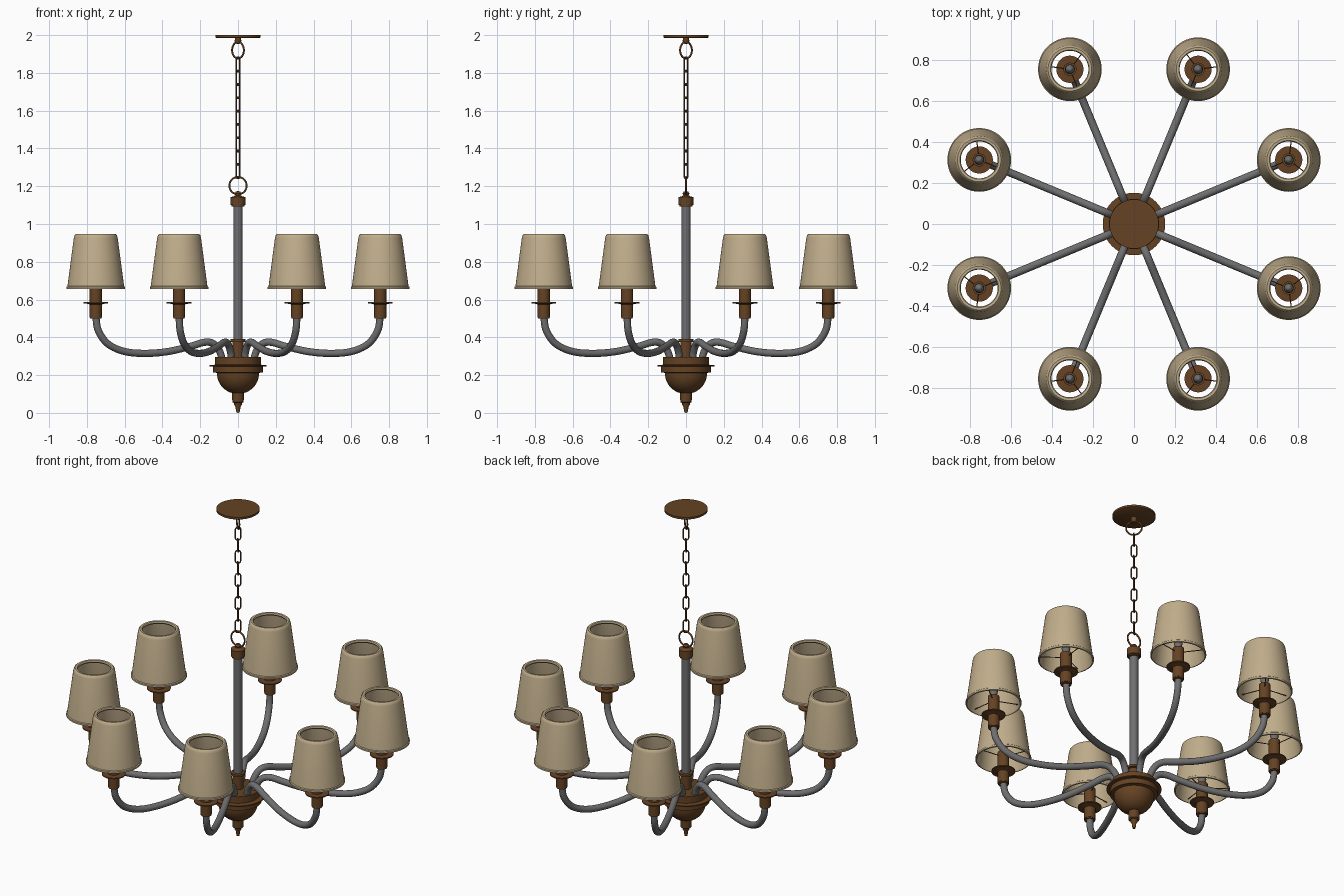
import bpy, bmesh, math
from mathutils import Matrix, Vector

cube = bpy.data.objects.get("Cube")
if cube:
    bpy.data.objects.remove(cube, do_unlink=True)


def material(name, rgb):
    m = bpy.data.materials.new(name)
    m.use_nodes = True
    m.diffuse_color = (*rgb, 1)
    m.node_tree.nodes["Principled BSDF"].inputs["Base Color"].default_value = (*rgb, 1)
    return m


BRONZE = material("bronze", (0.13, 0.055, 0.017))
STEEL = material("grey steel", (0.16, 0.16, 0.165))
LINEN = material("linen", (0.53, 0.42, 0.26))


def finish(name, bm, mat, angle=35):
    """Turn a bmesh into a shaded object."""
    bmesh.ops.recalc_face_normals(bm, faces=bm.faces)
    mesh = bpy.data.meshes.new(name)
    bm.to_mesh(mesh)
    bm.free()
    mesh.materials.append(mat)
    ob = bpy.data.objects.new(name, mesh)
    bpy.context.collection.objects.link(ob)
    bpy.ops.object.select_all(action="DESELECT")
    ob.select_set(True)
    bpy.context.view_layer.objects.active = ob
    bpy.ops.object.shade_smooth_by_angle(angle=math.radians(angle))
    return ob


def lathe(name, profile, mat, closed=False, steps=40):
    """Spin (radius, height) points about the z axis."""
    bm = bmesh.new()
    verts = [bm.verts.new((r, 0, z)) for r, z in profile]
    edges = [bm.edges.new(p) for p in zip(verts, verts[1:])]
    if closed:
        edges.append(bm.edges.new((verts[-1], verts[0])))
    bmesh.ops.spin(bm, geom=verts + edges, cent=(0, 0, 0), axis=(0, 0, 1),
                   angle=math.tau, steps=steps, use_duplicate=False)
    bmesh.ops.remove_doubles(bm, verts=bm.verts, dist=1e-5)
    return finish(name, bm, mat)


def tube(name, path, radius, mat, sides=12, cyclic=False):
    """Sweep a circle along a path lying in the xz plane."""
    bm = bmesh.new()
    pts = [Vector((x, 0, z)) for x, z in path]
    n, rings, side = len(pts), [], Vector((0, 1, 0))
    for i, p in enumerate(pts):
        a = pts[(i - 1) % n] if cyclic else pts[max(i - 1, 0)]
        b = pts[(i + 1) % n] if cyclic else pts[min(i + 1, n - 1)]
        up = side.cross((b - a).normalized())
        angles = [math.tau * k / sides for k in range(sides)]
        rings.append([bm.verts.new(p + radius * (math.cos(t) * side + math.sin(t) * up))
                      for t in angles])
    for i in range(n if cyclic else n - 1):
        r, s = rings[i], rings[(i + 1) % n]
        for k in range(sides):
            j = (k + 1) % sides
            bm.faces.new((r[k], r[j], s[j], s[k]))
    if not cyclic:
        bm.faces.new(rings[0])
        bm.faces.new(rings[-1])
    return finish(name, bm, mat, 60)


def smooth_path(points, steps=8):
    """Catmull-Rom curve through the points."""
    pts = [Vector(p) for p in points]
    pts = [2 * pts[0] - pts[1]] + pts + [2 * pts[-1] - pts[-2]]
    out = []
    for a, b, c, d in zip(pts, pts[1:], pts[2:], pts[3:]):
        for k in range(steps):
            t = k / steps
            out.append(0.5 * (2 * b + (c - a) * t + (2 * a - 5 * b + 4 * c - d) * t * t
                              + (3 * b - a - 3 * c + d) * t ** 3))
    return out + [pts[-2]]


def loop(name, z, half_width, half_height, radius, turn):
    """Chain link or ring standing upright, turned about z."""
    straight = half_height - half_width
    path = []
    for k in range(24):
        t = math.tau * (k + 0.5) / 24
        path.append((half_width * math.cos(t),
                     z + half_width * math.sin(t) + math.copysign(straight, math.sin(t))))
    ob = tube(name, path, radius, BRONZE, 8, True)
    ob.rotation_euler.z = math.radians(turn)


# Ceiling plate and its knob
lathe("ceiling_plate", [(0, 1.984), (0.114, 1.984), (0.12, 1.988), (0.12, 2), (0, 2)], BRONZE)
lathe("ceiling_knob", [(0, 1.952), (0.012, 1.956), (0.018, 1.967), (0.016, 1.985), (0, 1.985)], BRONZE)

# Hanging rings and chain
loop("top_ring", 1.92, 0.044, 0.044, 0.005, -45)
loop("bottom_ring", 1.203, 0.046, 0.046, 0.005, 0)
LINKS, LOW, HIGH = 9, 1.245, 1.88
pitch = (HIGH - LOW) / LINKS
for i in range(LINKS):
    loop(f"chain_link_{i + 1}", LOW + pitch * (i + 0.5), 0.015, pitch / 2 + 0.004, 0.004, 45 + 90 * i)

# Central stem with collars
lathe("stem", [(0, 0.29), (0.024, 0.29), (0.024, 1.1), (0, 1.1)], STEEL)
lathe("stem_top_collar", [(0, 1.092), (0.034, 1.092), (0.034, 1.1), (0.04, 1.1), (0.04, 1.143),
                          (0.022, 1.146), (0.014, 1.152), (0.018, 1.162), (0.012, 1.172), (0, 1.175)], BRONZE)
lathe("stem_lower_collar", [(0, 0.29), (0.03, 0.29), (0.03, 0.374), (0.04, 0.376),
                            (0.04, 0.39), (0.024, 0.392), (0, 0.392)], BRONZE)

# Bowl hub and finial
bowl = [(0.112 * math.sin(t), 0.212 - 0.112 * math.cos(t))
        for t in (math.pi / 2 * k / 12 for k in range(3, 13))]
lathe("hub_bowl", [(0, 0.1)] + bowl + [(0.132, 0.215), (0.132, 0.246), (0.152, 0.247), (0.152, 0.253),
                                       (0.122, 0.255), (0.122, 0.295), (0, 0.295)], BRONZE)
lathe("finial", [(0, 0), (0.008, 0.002), (0.012, 0.02), (0.012, 0.03), (0.02, 0.043), (0.02, 0.052),
                 (0.03, 0.057), (0.032, 0.105), (0, 0.11)], BRONZE)

# One arm with lamp, then turned copies
REACH = 0.815
arm_path = smooth_path([(0.09, 0.28), (0.105, 0.325), (0.14, 0.366), (0.19, 0.374), (0.27, 0.353),
                        (0.4, 0.325), (0.53, 0.315), (0.65, 0.325), (0.745, 0.365), (0.8, 0.435),
                        (REACH, 0.51)])
arm = tube("arm", arm_path, 0.019, STEEL, 16)
holder = lathe("lamp_holder", [(0, 0.5), (0.03, 0.5), (0.03, 0.506), (0.032, 0.506), (0.032, 0.574),
                               (0.04, 0.577), (0.066, 0.58), (0.066, 0.586), (0.032, 0.588),
                               (0.032, 0.7), (0, 0.7)], BRONZE)
bulb = lathe("bulb", [(0, 0.7), (0.016, 0.7), (0.024, 0.73), (0.022, 0.76), (0.012, 0.785), (0, 0.795)],
             STEEL, steps=20)
shade = lathe("lamp_shade", [(0.148, 0.655), (0.155, 0.657), (0.155, 0.667), (0.15, 0.671), (0.116, 0.927),
                             (0.112, 0.941), (0.106, 0.946), (0.094, 0.945), (0.09, 0.938), (0.094, 0.93),
                             (0.108, 0.924), (0.142, 0.67)], LINEN, True, 48)

# Thin wires that carry the shade
bm = bmesh.new()
for k in range(3):
    turn = Matrix.Rotation(math.tau * k / 3 + math.pi / 3, 4, "Z")
    place = turn @ Matrix.Translation((0.086, 0, 0.675)) @ Matrix.Rotation(math.pi / 2, 4, "Y")
    bmesh.ops.create_cone(bm, cap_ends=True, segments=6, radius1=0.0025, radius2=0.0025,
                          depth=0.12, matrix=place)
wires = finish("shade_wires", bm, BRONZE)

for part in (holder, bulb, shade, wires):
    part.data.transform(Matrix.Translation((REACH, 0, 0)))
for part in (arm, holder, bulb, shade, wires):
    base = part.name
    for i in range(8):
        ob = part if i == 0 else part.copy()
        if i:
            bpy.context.collection.objects.link(ob)
        ob.name = f"{base}_{i + 1}"
        ob.rotation_euler.z = math.radians(22.5 + 45 * i)
